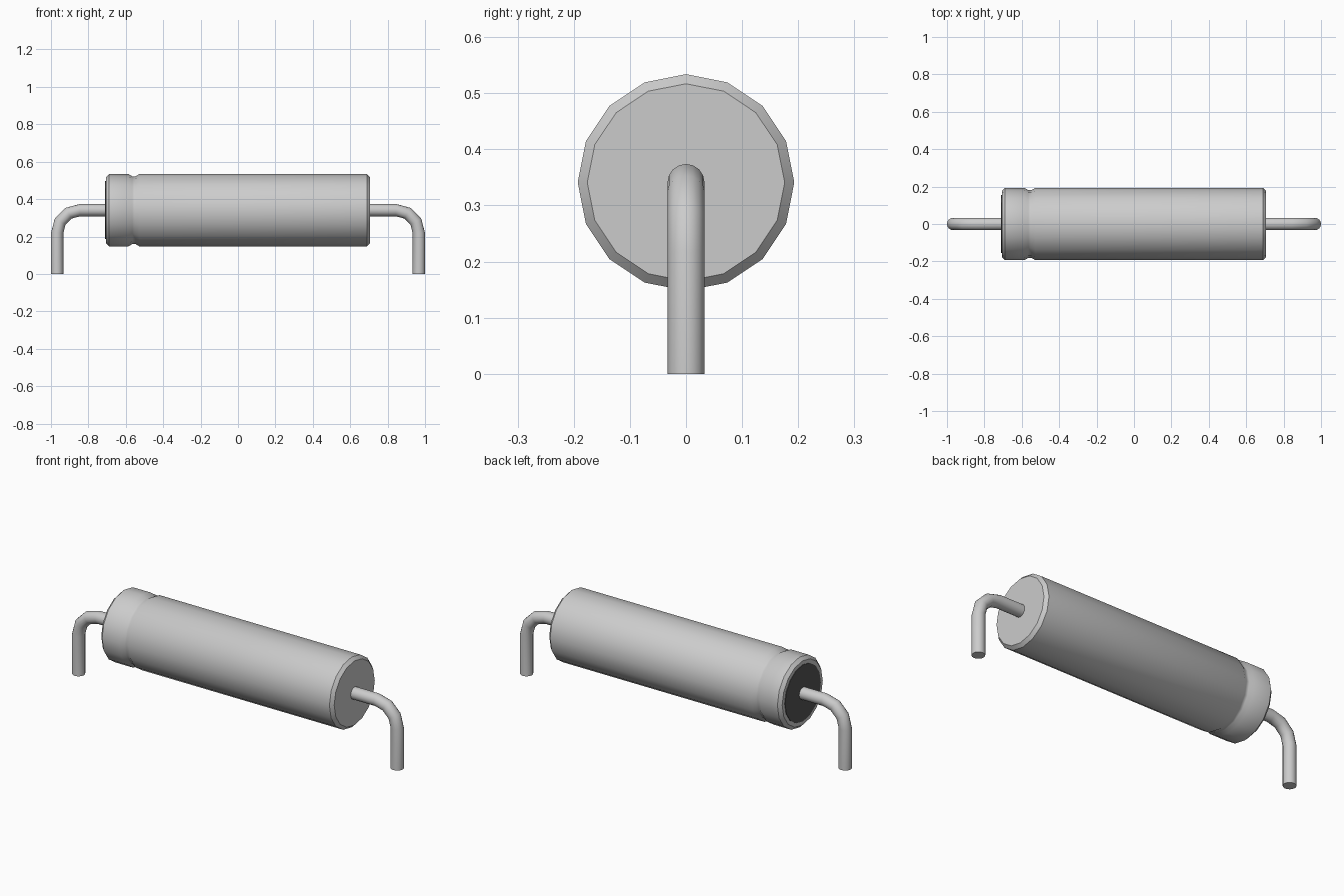
import bpy, bmesh, math

cube = bpy.data.objects.get("Cube")
if cube:
    bpy.data.objects.remove(cube, do_unlink=True)

SIDES = 16
AXIS_Z = 0.341


def material(name, value):
    mat = bpy.data.materials.new(name)
    mat.use_nodes = True
    colour = (value, value, value, 1)
    mat.diffuse_color = colour
    mat.node_tree.nodes["Principled BSDF"].inputs["Base Color"].default_value = colour
    return mat


def tube(name, stations, mat, side=1):
    """Closed tube through stations (x, z, tilt, radius); side=-1 mirrors in x."""
    bm = bmesh.new()
    rings = []
    for x, z, tilt, r in stations:
        ring = []
        for i in range(SIDES):
            a = 2 * math.pi * i / SIDES
            up = r * math.cos(a)
            ring.append(bm.verts.new((side * (x + up * math.sin(tilt)),
                                      r * math.sin(a),
                                      z + up * math.cos(tilt))))
        rings.append(ring)
    for r0, r1 in zip(rings, rings[1:]):
        for i in range(SIDES):
            j = (i + 1) % SIDES
            bm.faces.new((r0[i], r0[j], r1[j], r1[i]))
    bm.faces.new(rings[0])
    bm.faces.new(rings[-1])
    bmesh.ops.recalc_face_normals(bm, faces=bm.faces)
    mesh = bpy.data.meshes.new(name)
    bm.to_mesh(mesh)
    bm.free()
    mesh.materials.append(mat)
    obj = bpy.data.objects.new(name, mesh)
    bpy.context.collection.objects.link(obj)
    bpy.ops.object.select_all(action='DESELECT')
    obj.select_set(True)
    bpy.context.view_layer.objects.active = obj
    bpy.ops.object.shade_smooth_by_angle(angle=math.radians(36))
    return obj


grey = material("light_grey", 0.6)
dark = material("dark_grey", 0.09)

# Can: chamfered ends and a shallow crimp groove near one end
profile = [(-0.707, 0.176), (-0.69, 0.193), (-0.585, 0.193), (-0.565, 0.181),
           (-0.548, 0.181), (-0.528, 0.193), (0.69, 0.193), (0.707, 0.176)]
tube("can_body", [(x, AXIS_Z, 0, r) for x, r in profile], grey)

# Dark seal on the crimped end
tube("end_seal", [(x, AXIS_Z, 0, 0.155) for x in (-0.710, -0.705)], dark)

# Leads: straight out, a three-segment bend, then down to the ground
WIRE, BEND, BEND_X = 0.033, 0.122, 0.845
path = [(0.70, AXIS_Z, 0, WIRE)]
for k in range(4):
    t = math.radians(30 * k)
    path.append((BEND_X + BEND * math.sin(t),
                 AXIS_Z - BEND + BEND * math.cos(t), t, WIRE))
path.append((BEND_X + BEND, 0, math.pi / 2, WIRE))
for name, side in (("left_lead", 1), ("right_lead", -1)):
    tube(name, path, grey, side)
